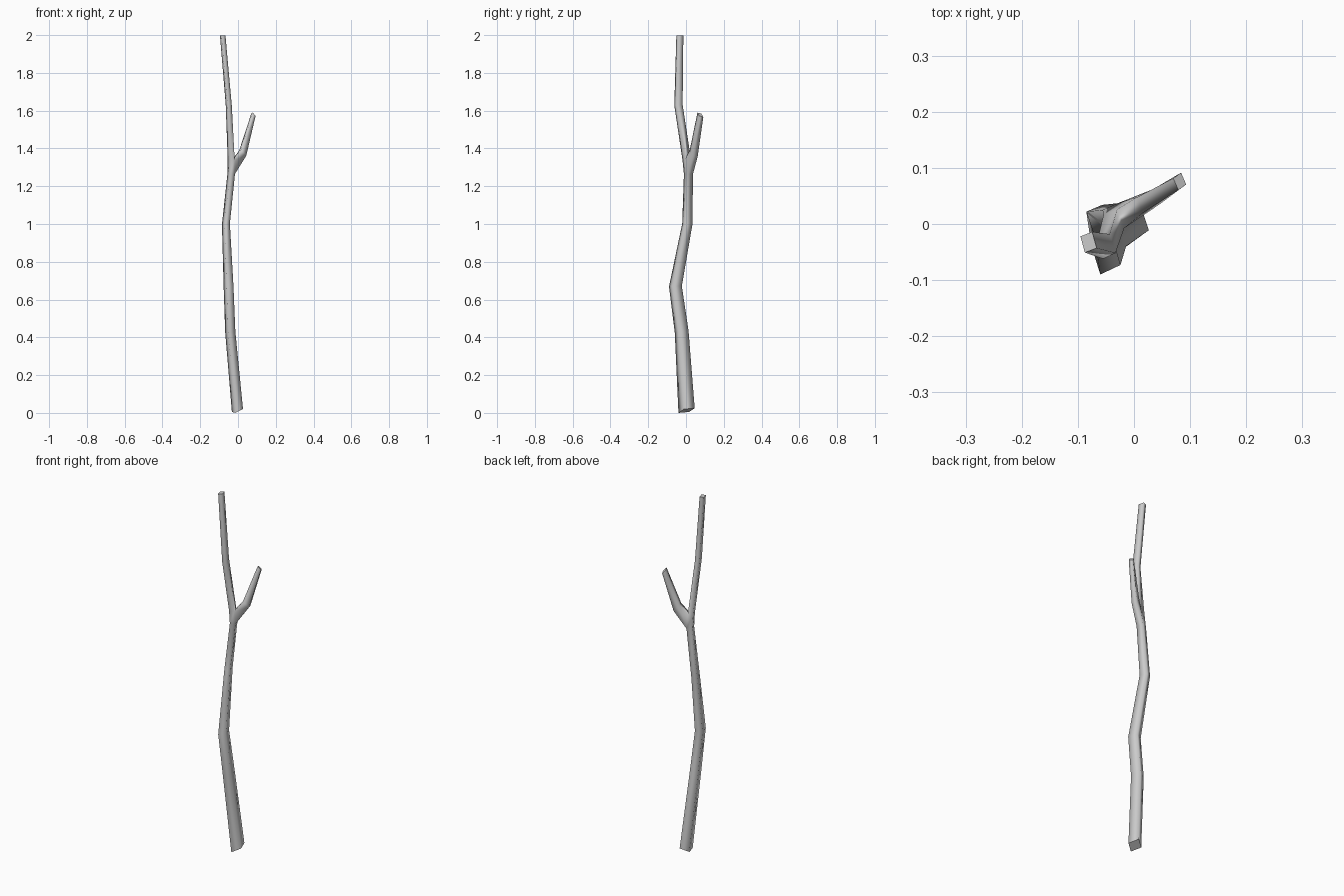
import bpy, bmesh
from mathutils import Vector

# Four-sided sections: centre, full width vector, full depth vector
TRUNK = [
    ((-0.003, 0.003, 0.0125), (0.040, 0.029, 0.020), (-0.019, 0.057, 0.005)),
    ((-0.041, -0.023, 0.43), (0.038, 0.020, 0.004), (-0.016, 0.053, 0.004)),
    ((-0.050, -0.056, 0.67), (0.036, 0.017, 0.003), (-0.016, 0.051, 0.0)),
    ((-0.064, 0.007, 1.00), (0.028, 0.012, 0.0), (-0.014, 0.042, -0.004)),
    ((-0.036, 0.013, 1.265), (0.027, 0.012, 0.0), (-0.013, 0.036, 0.0)),
    ((-0.036, 0.004, 1.34), (0.025, 0.011, 0.0), (-0.012, 0.034, 0.004)),
    ((-0.049, -0.040, 1.63), (0.022, 0.010, 0.001), (-0.010, 0.034, 0.002)),
    ((-0.081, -0.0325, 1.998), (0.021, 0.008, 0.002), (-0.008, 0.029, 0.0)),
]
TWIG = [
    ((0.025, 0.041, 1.375), (0.028, 0.014, -0.030), (-0.010, 0.028, -0.004)),
    ((0.0815, 0.076, 1.578), (0.014, 0.010, -0.018), (-0.009, 0.021, -0.006)),
]
FORK = 4  # twig grows from the trunk side between sections 4 and 5

bm = bmesh.new()


def ring(section):
    c, u, v = map(Vector, section)
    return [bm.verts.new(c + u * a / 2 + v * b / 2)
            for a, b in ((-1, -1), (1, -1), (1, 1), (-1, 1))]


def bridge(low, high, skip=None):
    for i in range(4):
        if i != skip:
            j = (i + 1) % 4
            bm.faces.new((low[i], low[j], high[j], high[i])).smooth = True


def cap(loop):
    face = bm.faces.new(loop)
    for edge in face.edges:
        edge.smooth = False


# Main stem, left open at the fork
trunk = [ring(s) for s in TRUNK]
for k in range(len(trunk) - 1):
    bridge(trunk[k], trunk[k + 1], skip=1 if k == FORK else None)

# Side twig, joined to the opening
a, b = trunk[FORK], trunk[FORK + 1]
twig = [[b[1], a[1], a[2], b[2]]] + [ring(s) for s in TWIG]
for low, high in zip(twig, twig[1:]):
    bridge(low, high)

# Cut ends
cap(trunk[0])
cap(trunk[-1])
cap(twig[-1])
bmesh.ops.recalc_face_normals(bm, faces=bm.faces[:])

mesh = bpy.data.meshes.new("branch")
bm.to_mesh(mesh)
bm.free()
branch = bpy.data.objects.new("branch", mesh)
bpy.context.collection.objects.link(branch)
